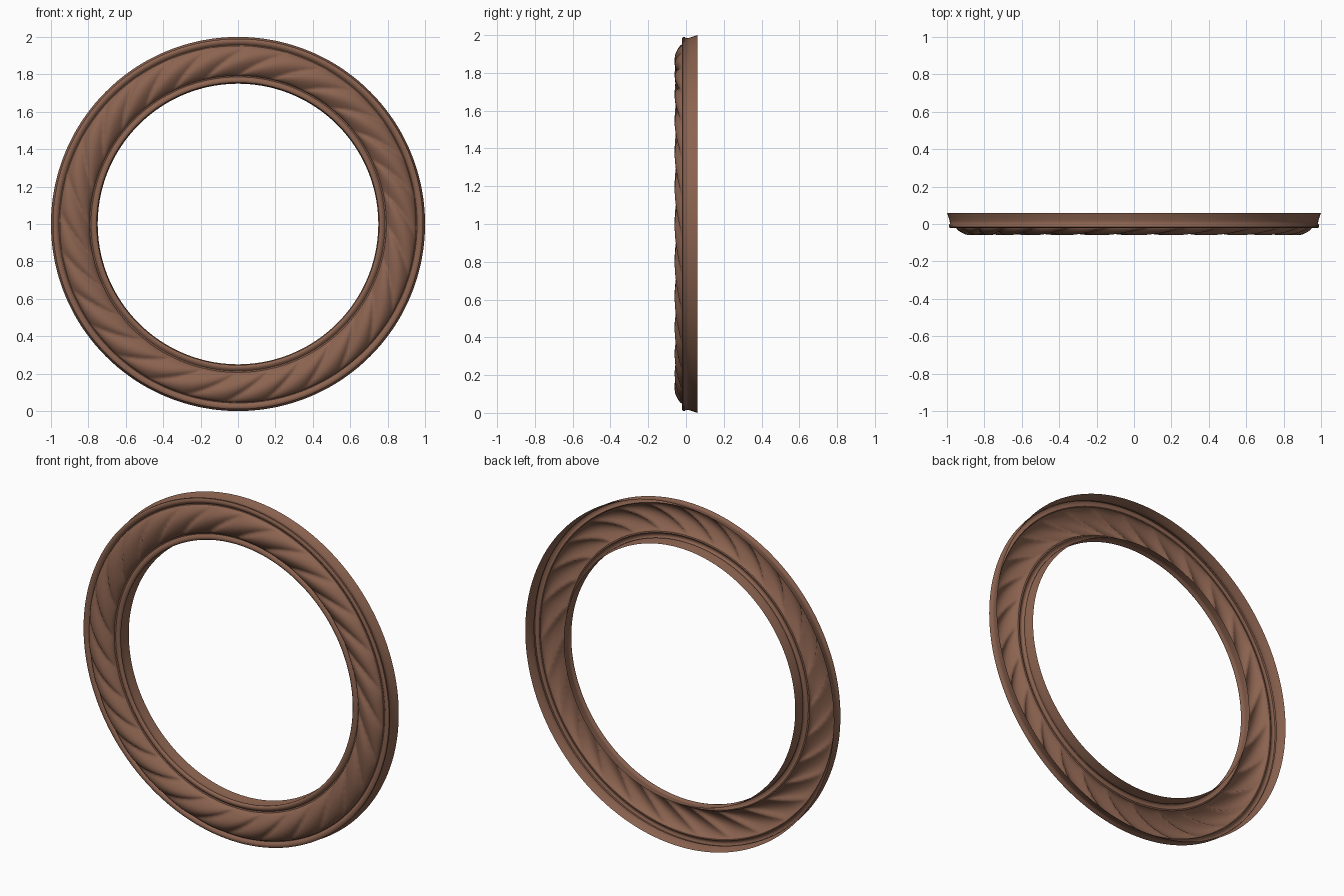
import bpy, bmesh, math

if "Cube" in bpy.data.objects:
    bpy.data.objects.remove(bpy.data.objects["Cube"])

STRANDS = 28          # rope twists around the ring
STEPS = 16            # segments per twist
SEGS = STRANDS * STEPS
TWIST = 1.35          # strands crossed from inner to outer edge
R_IN, R_OUT = 0.793, 0.953

# Moulded rims as (radius, y), open at the back
inner_rim = [(0.750, 0.06), (0.753, 0.04), (0.759, 0.015), (0.760, 0.0), (0.754, -0.007),
             (0.754, -0.015), (0.761, -0.021), (0.772, -0.021), (0.780, -0.015), (0.786, -0.010)]
outer_rim = [(0.957, -0.010), (0.963, -0.015), (0.970, -0.021), (0.982, -0.021), (0.990, -0.016),
             (0.990, -0.006), (0.984, 0.001), (0.986, 0.018), (0.993, 0.04), (1.000, 0.06)]
ROPE = 22


def rope_point(i, angle):
    """Domed band carved with slanted, lopsided strands."""
    t = 0.5 - 0.5 * math.cos(math.pi * i / (ROPE - 1))
    dome = math.sqrt(max(0, math.sin(math.pi * t)))
    f = (angle * STRANDS / math.tau - TWIST * t) % 1.0
    bulge = math.sin(math.pi * f ** 0.75) ** 0.7 if 0 < f < 1 else 0
    depth = 0.024 * (1 - bulge)
    return R_IN + (R_OUT - R_IN) * t, -0.012 - (0.048 - depth) * dome


# Sweep the profile around the ring
bm = bmesh.new()
rings = []
for s in range(SEGS):
    a = math.tau * s / SEGS
    profile = inner_rim + [rope_point(i, a) for i in range(ROPE)] + outer_rim
    rings.append([bm.verts.new((r * math.sin(a), y, 1 + r * math.cos(a))) for r, y in profile])
for s in range(SEGS):
    p, q = rings[s], rings[(s + 1) % SEGS]
    for i in range(len(p) - 1):
        bm.faces.new((p[i], p[i + 1], q[i + 1], q[i]))

# Make the carved side face the front
bm.normal_update()
if sum(f.normal.y * f.calc_area() for f in bm.faces) > 0:
    bmesh.ops.reverse_faces(bm, faces=bm.faces[:])

mesh = bpy.data.meshes.new("rope_ring_frame")
bm.to_mesh(mesh)
bm.free()
frame = bpy.data.objects.new("rope_ring_frame", mesh)
bpy.context.collection.objects.link(frame)

# Brown wood
wood = bpy.data.materials.new("brown_wood")
wood.diffuse_color = (0.26, 0.125, 0.08, 1)
wood.use_nodes = True
wood.node_tree.nodes["Principled BSDF"].inputs["Base Color"].default_value = wood.diffuse_color
mesh.materials.append(wood)

bpy.context.view_layer.objects.active = frame
frame.select_set(True)
bpy.ops.object.shade_smooth_by_angle(angle=math.radians(50))
